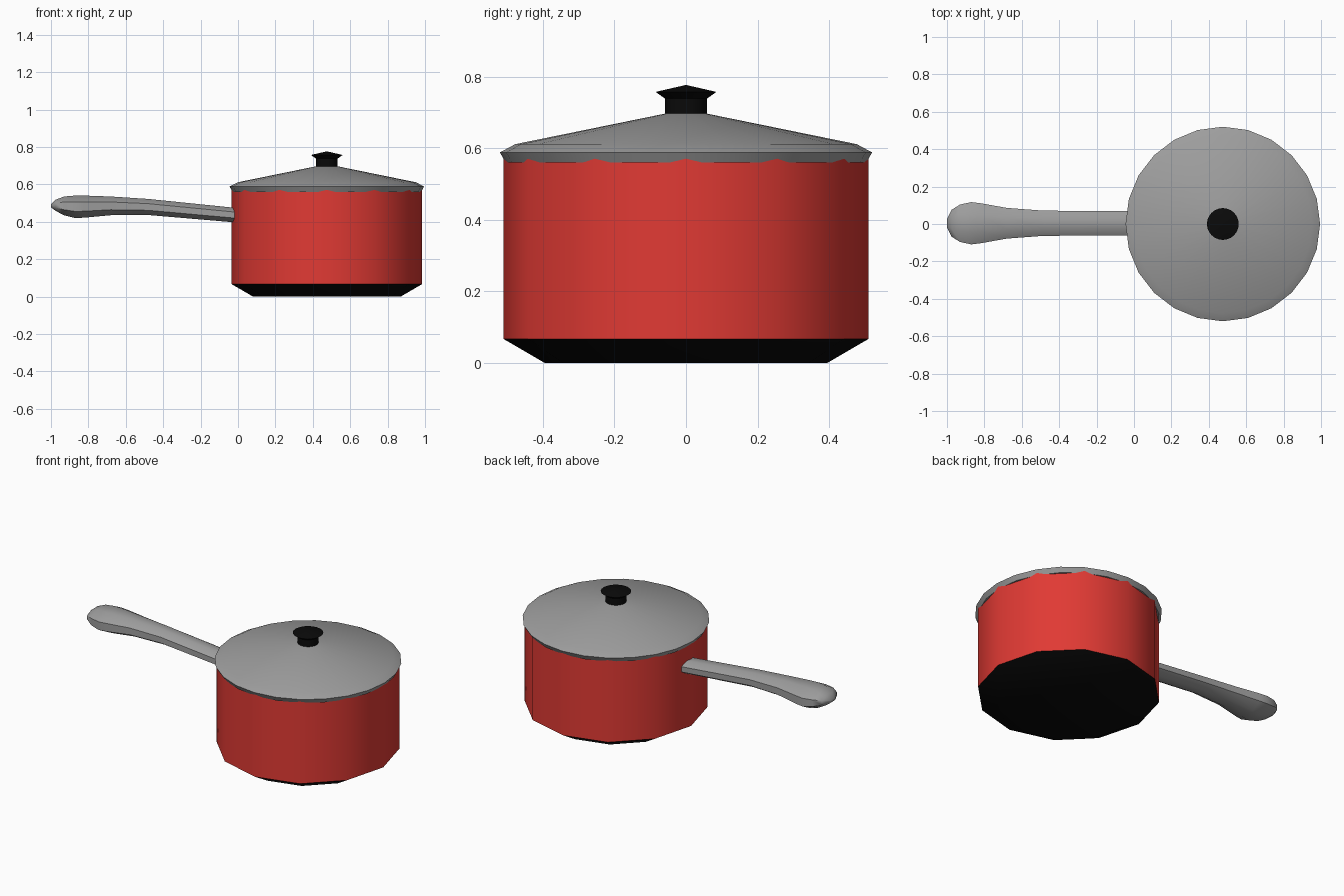
import bpy
import math

cube = bpy.data.objects.get("Cube")
if cube:
    bpy.data.objects.remove(cube, do_unlink=True)

CENTRE_X = 0.475


def make_material(name, colour):
    mat = bpy.data.materials.new(name)
    mat.use_nodes = True
    mat.diffuse_color = (*colour, 1)
    mat.node_tree.nodes["Principled BSDF"].inputs["Base Color"].default_value = (*colour, 1)
    return mat


red = make_material("red enamel", (0.75, 0.042, 0.034))
grey = make_material("grey metal", (0.34, 0.34, 0.34))
black = make_material("black", (0.003, 0.003, 0.003))


def loft(name, rings, mats, angle):
    """Skin a list of equal vertex rings and cap both ends."""
    n = len(rings[0])
    verts = [v for ring in rings for v in ring]
    faces = [tuple(reversed(range(n)))]
    for r in range(len(rings) - 1):
        for i in range(n):
            j = (i + 1) % n
            faces.append((r * n + i, r * n + j, r * n + n + j, r * n + n + i))
    faces.append(tuple(range(len(verts) - n, len(verts))))
    mesh = bpy.data.meshes.new(name)
    mesh.from_pydata(verts, [], faces)
    for mat in mats:
        mesh.materials.append(mat)
    obj = bpy.data.objects.new(name, mesh)
    bpy.context.collection.objects.link(obj)
    bpy.ops.object.select_all(action="DESELECT")
    obj.select_set(True)
    bpy.context.view_layer.objects.active = obj
    bpy.ops.object.shade_smooth_by_angle(angle=math.radians(angle))
    return obj


def turned(name, profile, sides, mats, angle=32):
    """Turn a (radius, height) profile about the pot's axis."""
    turns = [math.tau * i / sides for i in range(sides)]
    rings = [[(CENTRE_X + r * math.cos(a), r * math.sin(a), z) for a in turns]
             for r, z in profile]
    return loft(name, rings, mats, angle)


# Pot: red wall with a black chamfered base
pot = turned("pot", [(0.395, 0), (0.51, 0.067), (0.51, 0.585)], 12, [red, black])
for face in pot.data.polygons:
    if face.center.z < 0.06:
        face.material_index = 1

# Lid: shallow cone with an undercut rim
turned("lid", [(0.504, 0.56), (0.52, 0.588), (0.477, 0.611), (0.055, 0.697)],
       24, [grey])

# Lid knob: stem, flared grip and low pointed top
turned("lid_knob", [(0.058, 0.69), (0.058, 0.738), (0.085, 0.757), (0.002, 0.776)],
       24, [black])

# Handle: stations of (x, middle height, half width, half height)
stations = [
    (-1.0, 0.485, 0.022, 0.008),
    (-0.975, 0.488, 0.072, 0.03),
    (-0.93, 0.485, 0.1, 0.05),
    (-0.87, 0.48, 0.113, 0.06),
    (-0.82, 0.481, 0.107, 0.059),
    (-0.68, 0.485, 0.082, 0.05),
    (-0.48, 0.479, 0.067, 0.043),
    (-0.02, 0.436, 0.066, 0.039),
]
corners = [math.tau * (i + 0.5) / 8 for i in range(8)]
reach = math.cos(math.pi / 8)
rings = [[(x, 0.004 + w * math.cos(a) / reach, z + h * math.sin(a) / reach)
          for a in corners] for x, z, w, h in stations]
loft("handle", rings, [grey], 50)
